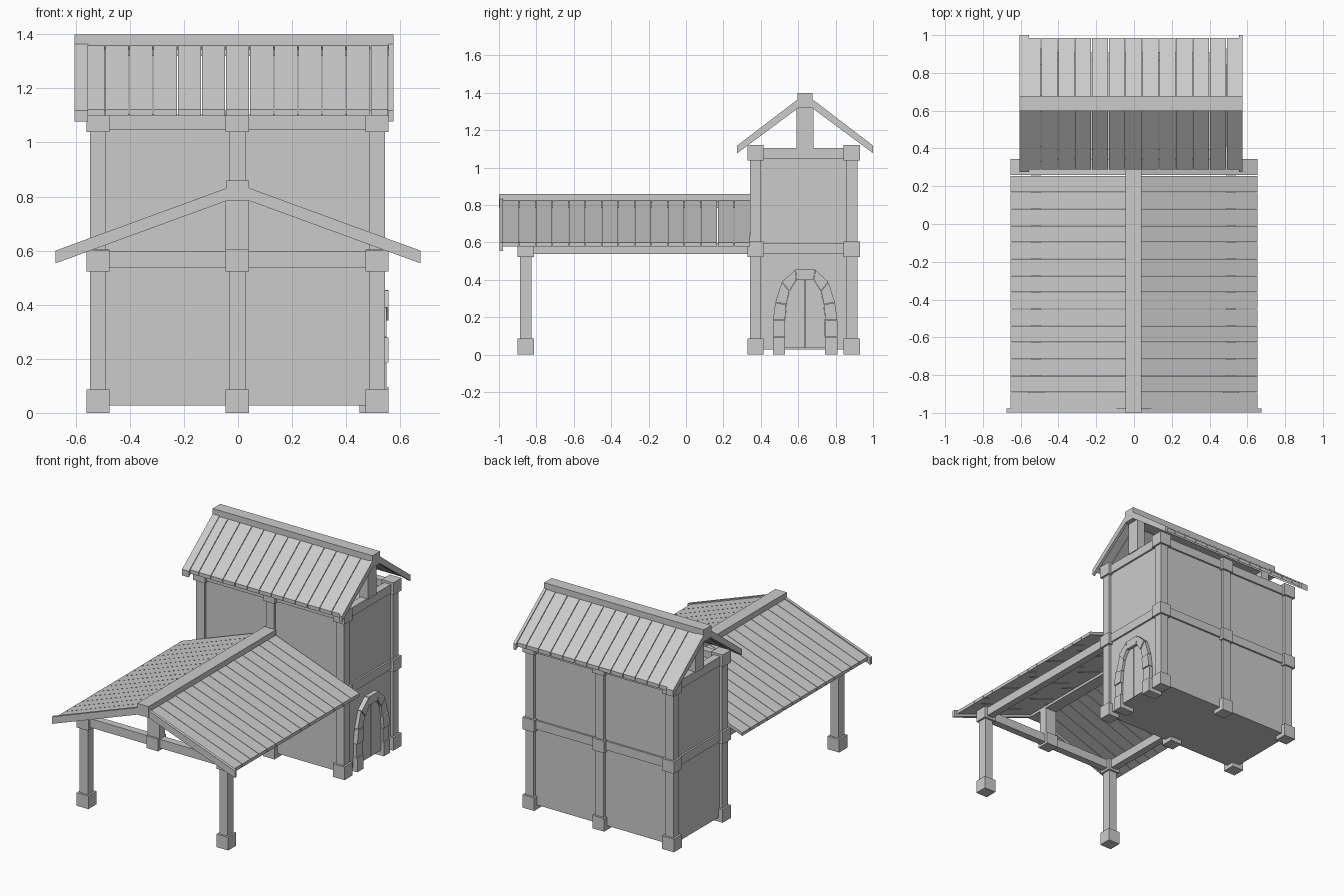
import bpy, bmesh
from mathutils import Vector

if "Cube" in bpy.data.objects:
    bpy.data.objects.remove(bpy.data.objects["Cube"])


def box(name, x0, x1, y0, y1, z0, z1):
    """Axis-aligned box from its limits."""
    return prism(name, [(x0, y0), (x1, y0), (x1, y1), (x0, y1)], lambda p, d: (p[0], p[1], d), z0, z1)


def prism(name, pts, place, d0, d1):
    """Extrude a 2D outline between depths d0 and d1."""
    bm = bmesh.new()
    a = [bm.verts.new(Vector(place(p, d0))) for p in pts]
    b = [bm.verts.new(Vector(place(p, d1))) for p in pts]
    n = len(pts)
    bm.faces.new(a[::-1])
    bm.faces.new(b)
    for i in range(n):
        j = (i + 1) % n
        bm.faces.new((a[i], a[j], b[j], b[i]))
    bmesh.ops.recalc_face_normals(bm, faces=bm.faces)
    me = bpy.data.meshes.new(name)
    bm.to_mesh(me)
    bm.free()
    ob = bpy.data.objects.new(name, me)
    bpy.context.collection.objects.link(ob)
    return ob


def cube_at(name, x, y, half, z0, z1):
    return box(name, x - half, x + half, y - half, y + half, z0, z1)


along_y = lambda p, d: (p[0], d, p[1])   # outline in x-z
along_x = lambda p, d: (d, p[0], p[1])   # outline in y-z

XS = (-0.518, -0.003, 0.514)
YF, YB, YP = 0.371, 0.886, -0.857
PH, CH, BH = 0.03, 0.043, 0.024   # half widths of posts, blocks and beams

# Tower body
box("tower_walls", XS[0] - 0.012, XS[2] + 0.012, YF - 0.012, YB + 0.012, 0.028, 1.06)

# Tower posts with base, middle and top blocks
for x in XS:
    for y in (YF, YB):
        cube_at("tower_post", x, y, PH, 0.02, 1.10)
        for z0, z1 in ((0, 0.087), (0.523, 0.604), (1.038, 1.12)):
            cube_at("post_block", x, y, CH, z0, z1)

# Tower ring beams
for z0, z1 in ((0.538, 0.597), (1.046, 1.105)):
    for y in (YF, YB):
        box("ring_beam_long", XS[0], XS[2], y - BH, y + BH, z0, z1)
    for x in (XS[0], XS[2]):
        box("ring_beam_short", x - BH, x + BH, YF, YB, z0, z1)

# Tower roof: ridge, king posts, barge boards and planks
YR = 0.637
box("tower_ridge", -0.605, 0.575, YR - 0.04, YR + 0.04, 1.32, 1.40)
for x in (XS[0], XS[2]):
    box("tower_king_post", x - 0.03, x + 0.03, YR - 0.045, YR + 0.045, 1.10, 1.325)
barge = [(0.038, 1.366), (0.363, 1.118), (0.363, 1.077), (0.038, 1.318)]
slab = [(0.038, 1.361), (0.348, 1.122), (0.348, 1.097), (0.038, 1.336)]
cuts = [-0.557] + [-0.492 + 0.0892 * i for i in range(12)] + [0.557]
for s in (-1, 1):
    side = [(YR + s * y, z) for y, z in barge]
    prism("tower_barge_board", side, along_x, -0.605, -0.555)
    prism("tower_barge_board", side, along_x, 0.556, 0.575)
    side = [(YR + s * y, z) for y, z in slab]
    for a, b in zip(cuts, cuts[1:]):
        prism("tower_roof_plank", side, along_x, a + 0.002, b - 0.002)

# Porch posts and beams
for x in (XS[0], XS[2]):
    cube_at("porch_post", x, YP, PH, 0.02, 0.58)
    cube_at("porch_post_base", x, YP, CH, 0, 0.087)
    cube_at("porch_post_cap", x, YP, CH, 0.523, 0.602)
    box("porch_side_beam", x - BH, x + BH, YP, YF, 0.538, 0.597)
box("porch_front_beam", XS[0], XS[2], YP - BH, YP + BH, 0.538, 0.597)
cube_at("porch_middle_block", XS[1], YP, CH, 0.523, 0.604)
box("porch_king_post", -0.046, 0.040, YP - PH, YP + PH, 0.59, 0.79)

# Porch roof: ridge, barge boards and planks
box("porch_ridge", -0.044, 0.04, -1.0, 0.345, 0.785, 0.86)
barge = [(0.04, 0.832), (0.675, 0.600), (0.675, 0.553), (0.04, 0.785)]
slab = [(0.04, 0.824), (0.655, 0.600), (0.655, 0.578), (0.04, 0.802)]
N = 15
y0, step = -0.98, (0.345 + 0.98) / N
for s in (-1, 1):
    prism("porch_barge_board", [(s * x, z) for x, z in barge], along_y, -0.998, -0.978)
    for i in range(N):
        prism("porch_roof_plank", [(s * x, z) for x, z in slab], along_y,
              y0 + i * step + 0.0015, y0 + (i + 1) * step - 0.0015)

# Door leaves on the right-hand wall
YD = 0.637
inner = [(0.107, 0.0), (0.107, 0.095), (0.107, 0.185), (0.100, 0.268), (0.085, 0.340), (0.047, 0.398)]
outer = [(0.173, 0.0), (0.173, 0.095), (0.173, 0.185), (0.160, 0.280), (0.125, 0.390), (0.053, 0.455)]
for s in (-1, 1):
    leaf = [(YD + s * 0.002, 0.035), (YD + s * 0.107, 0.035)]
    leaf += [(YD + s * y, z) for y, z in inner[1:]] + [(YD + s * 0.002, 0.398)]
    prism("door_leaf", leaf, along_x, 0.50, 0.535)
    # Arch stones
    for i in range(5):
        quad = [Vector(p) for p in (inner[i], outer[i], outer[i + 1], inner[i + 1])]
        c = sum(quad, Vector((0, 0))) / 4
        if i:
            quad = [c + (q - c) * 0.97 for q in quad]
        depth = 0.556 if i % 2 == 0 else 0.55
        prism("arch_stone", [(YD + s * q.x, q.y) for q in quad], along_x, 0.45, depth)
key = [(-0.046, 0.398), (0.046, 0.398), (0.052, 0.455), (-0.052, 0.455)]
prism("arch_keystone", [(YD + y, z) for y, z in key], along_x, 0.45, 0.556)
